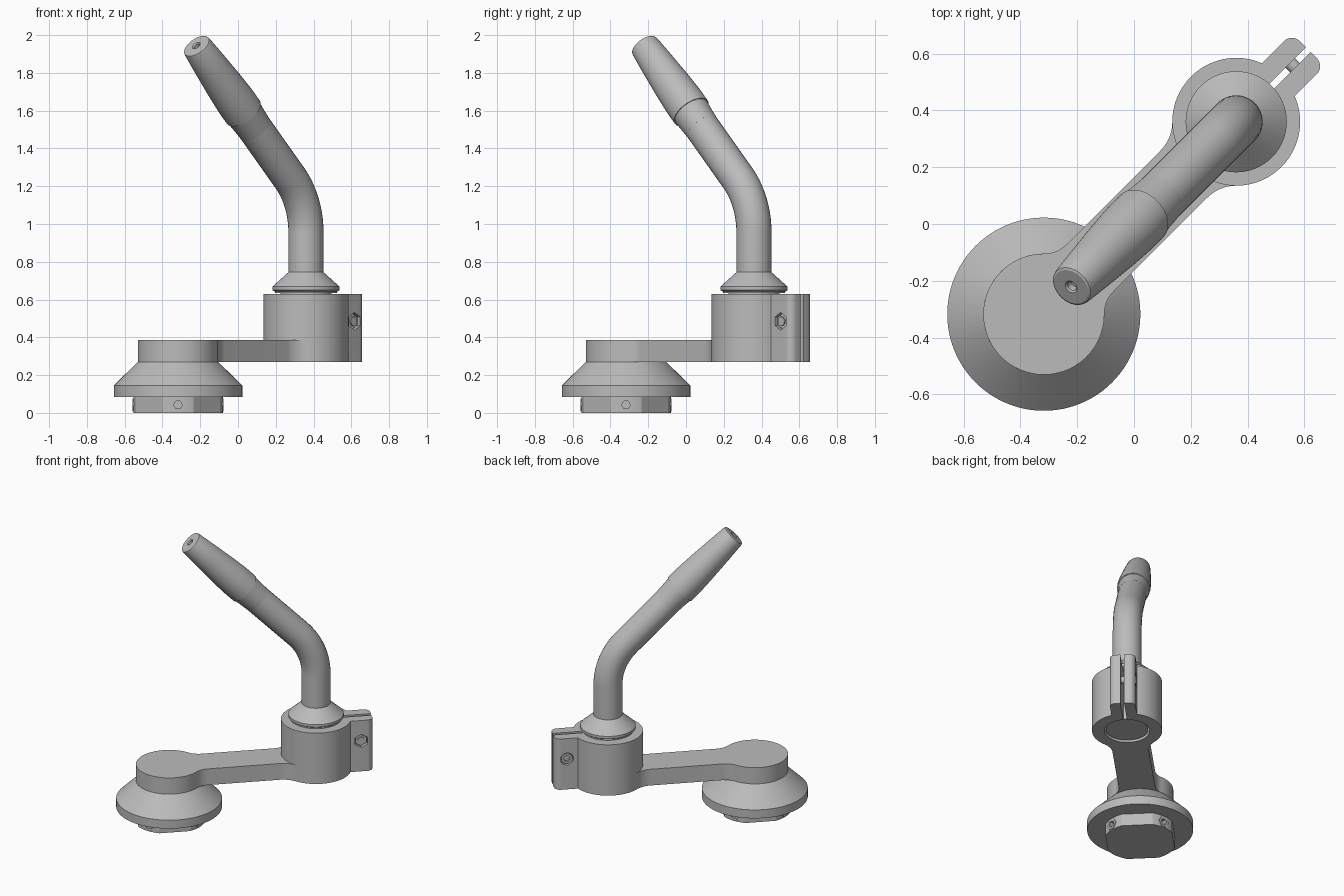
import bpy, bmesh
from math import sin, cos, pi, radians, sqrt
from mathutils import Matrix, Vector

if "Cube" in bpy.data.objects:
    bpy.data.objects.remove(bpy.data.objects["Cube"], do_unlink=True)

metal = bpy.data.materials.new("grey_metal")
metal.use_nodes = True
metal.diffuse_color = (0.5, 0.5, 0.5, 1)
metal.node_tree.nodes["Principled BSDF"].inputs["Base Color"].default_value = (0.5, 0.5, 0.5, 1)

# The lever is laid out along local x, then turned onto the diagonal
TURN = Matrix.Rotation(radians(45), 4, "Z")
BASE, CLAMP = -0.449, 0.509
ARM_LOW, ARM_TOP, CLAMP_TOP = 0.27, 0.385, 0.63


def select(ob):
    bpy.ops.object.select_all(action="DESELECT")
    ob.select_set(True)
    bpy.context.view_layer.objects.active = ob


def smooth(ob):
    select(ob)
    bpy.ops.object.shade_smooth_by_angle(angle=radians(25))


def finish(bm, name, matrix=Matrix()):
    bmesh.ops.remove_doubles(bm, verts=bm.verts, dist=1e-5)
    bmesh.ops.recalc_face_normals(bm, faces=bm.faces)
    bm.transform(TURN @ matrix)
    me = bpy.data.meshes.new(name)
    bm.to_mesh(me)
    bm.free()
    me.materials.append(metal)
    ob = bpy.data.objects.new(name, me)
    bpy.context.collection.objects.link(ob)
    smooth(ob)
    return ob


def revolve(name, profile, matrix=Matrix(), sides=64):
    """Spin (radius, height) points about z."""
    bm = bmesh.new()
    verts = [bm.verts.new((r, 0, z)) for r, z in profile]
    edges = [bm.edges.new(pair) for pair in zip(verts, verts[1:])]
    bmesh.ops.spin(bm, geom=verts + edges, cent=(0, 0, 0), axis=(0, 0, 1),
                   angle=2 * pi, steps=sides, use_merge=True)
    return finish(bm, name, matrix)


def extrude(name, outline, low, high):
    bm = bmesh.new()
    face = bm.faces.new([bm.verts.new((x, y, low)) for x, y in outline])
    top = bmesh.ops.extrude_face_region(bm, geom=[face])["geom"]
    bmesh.ops.translate(bm, vec=(0, 0, high - low),
                        verts=[v for v in top if isinstance(v, bmesh.types.BMVert)])
    return finish(bm, name)


def arc(cx, cy, r, start, end, steps=24):
    angles = [radians(start + (end - start) * i / steps) for i in range(steps + 1)]
    return [(cx + r * cos(a), cy + r * sin(a)) for a in angles]


def rod(r, low, high):
    return [(0, low), (r, low), (r, high), (0, high)]


def cut(ob, cutter):
    cutter.hide_render = True
    mod = ob.modifiers.new("cut", "BOOLEAN")
    mod.operation, mod.solver, mod.object = "DIFFERENCE", "EXACT", cutter
    select(ob)
    bpy.ops.object.modifier_apply(modifier=mod.name)
    bpy.data.objects.remove(cutter, do_unlink=True)


def facing(point, direction, roll=0):
    """Matrix placing local z along a direction at a point."""
    turn = Vector(direction).to_track_quat("Z", "Y").to_matrix().to_4x4()
    return Matrix.Translation(point) @ turn @ Matrix.Rotation(roll, 4, "Z")


# Base flange with its cone
revolve("base_flange", [(0, 0.085), (0.34, 0.085), (0.34, 0.145), (0.213, ARM_LOW), (0, ARM_LOW)],
        Matrix.Translation((BASE, 0, 0)), 96)

# Bottom hub: round with four flats, and a set screw on each round side
hub_outline = []
for quarter in range(4):
    mid = 45 + quarter * 90
    hub_outline += arc(BASE, 0, 0.237, mid - 20, mid + 20, 10)
hub = extrude("bottom_hub", hub_outline, 0, 0.085)
for quarter in range(4):
    a = radians(45 + quarter * 90)
    out = Vector((cos(a), sin(a), 0))
    place = facing(Vector((BASE, 0, 0.042)) + out * 0.237, out)
    cut(hub, revolve("screw_hole", rod(0.024, -0.05, 0.02), place, 24))
    revolve("hub_nut", [(0.023, -0.03), (0.023, 0.003), (0.04, 0.003), (0.04, -0.03)], place, 6)
smooth(hub)

# Arm: round boss blended into a straight bar that meets the clamp
HALF, C45 = 0.117, sqrt(0.5)


def blend(r):
    return (r * C45 - HALF) / (1 - C45)


boss_r, clamp_r = 0.213, 0.225
f1, f2 = blend(boss_r), blend(clamp_r)
x1, x2 = BASE + (boss_r + f1) * C45, CLAMP - (clamp_r + f2) * C45
arm = arc(BASE, 0, boss_r, 45, 315, 64)
arm += arc(x1, -HALF - f1, f1, 135, 90, 10)
arm += arc(x2, -HALF - f2, f2, 90, 45, 10)
arm += arc(CLAMP, 0, clamp_r - 0.001, 225, 135, 20)
arm += arc(x2, HALF + f2, f2, 315, 270, 10)
arm += arc(x1, HALF + f1, f1, 270, 225, 10)[:-1]
extrude("arm", arm, ARM_LOW, ARM_TOP)

# Split clamp with two ears and an open bore
SLIT, EAR, EAR_END, BORE = 0.012, 0.082, 0.868, 0.145
open_in, open_out = 4.75, 21.4
ear_top = [(EAR_END, SLIT)] + arc(EAR_END - 0.04, EAR - 0.04, 0.04, 0, 90, 8)
ear_bottom = [(x, -y) for x, y in reversed(ear_top)]
clamp = extrude("clamp", ear_top + arc(CLAMP, 0, clamp_r, open_out, 360 - open_out, 80)
                + ear_bottom + arc(CLAMP, 0, BORE, 360 - open_in, open_in, 64),
                ARM_LOW, CLAMP_TOP)

# Clamp bolt in its pockets: hexagon on one ear, round on the other
bolt_place = facing((0.79, 0, 0.485), (0, 1, 0))
cut(clamp, revolve("nut_pocket", rod(0.047, -0.12, -0.05), bolt_place @ Matrix.Rotation(pi / 6, 4, "Z"), 6))
cut(clamp, revolve("head_pocket", rod(0.042, 0.045, 0.12), bolt_place, 32))
smooth(clamp)
revolve("clamp_nut", rod(0.04, -0.07, -0.045), bolt_place @ Matrix.Rotation(pi / 6, 4, "Z"), 6)
revolve("clamp_bolt", rod(0.024, -0.078, 0.05), bolt_place, 24)
revolve("bolt_head", [(0, 0.045), (0.036, 0.045), (0.036, 0.075), (0.02, 0.075), (0.02, 0.06), (0, 0.06)],
        bolt_place, 32)

# Stem through the bore and the conical collar above it
revolve("stem", rod(0.135, 0.28, 0.64), Matrix.Translation((CLAMP, 0, 0)))
revolve("collar", [(0, 0.634), (0.165, 0.634), (0.165, 0.642), (0.178, 0.65), (0.178, 0.668),
                   (0.093, 0.745), (0, 0.745)], Matrix.Translation((CLAMP, 0, 0)))

# Bent tube: upright, then leaning back over the arm at 45 degrees
TUBE, BEND = 0.093, 0.41
bend_start = 0.953
tip = Vector((-0.313, 0, 1.945))
lean = Vector((-C45, 0, C45))
path = [(CLAMP, 0, 0.72)]
path += [(x, 0, z) for x, z in arc(CLAMP - BEND, bend_start, BEND, 0, 45, 20)]
path.append(tip - lean * 0.56)
curve = bpy.data.curves.new("handle_tube", "CURVE")
curve.dimensions, curve.bevel_depth, curve.bevel_resolution = "3D", TUBE, 14
spline = curve.splines.new("POLY")
spline.points.add(len(path) - 1)
for point, co in zip(spline.points, path):
    point.co = (*(TURN @ Vector(co)), 1)
curve.materials.append(metal)
tube = bpy.data.objects.new("handle_tube", curve)
bpy.context.collection.objects.link(tube)
select(tube)
bpy.ops.object.convert(target="MESH")
smooth(bpy.context.object)

# Tapered grip with a drilled tip
revolve("grip", [(0, -0.03), (0.018, -0.03), (0.018, -0.006), (0.024, 0), (0.068, 0), (0.076, -0.004),
                 (0.079, -0.014), (0.09, -0.15), (0.1, -0.29), (0.105, -0.38), (0.107, -0.44),
                 (0.106, -0.5), (0.101, -0.5), (0.097, -0.55), (TUBE, -0.62), (0.05, -0.62)],
        facing(tip, lean))
